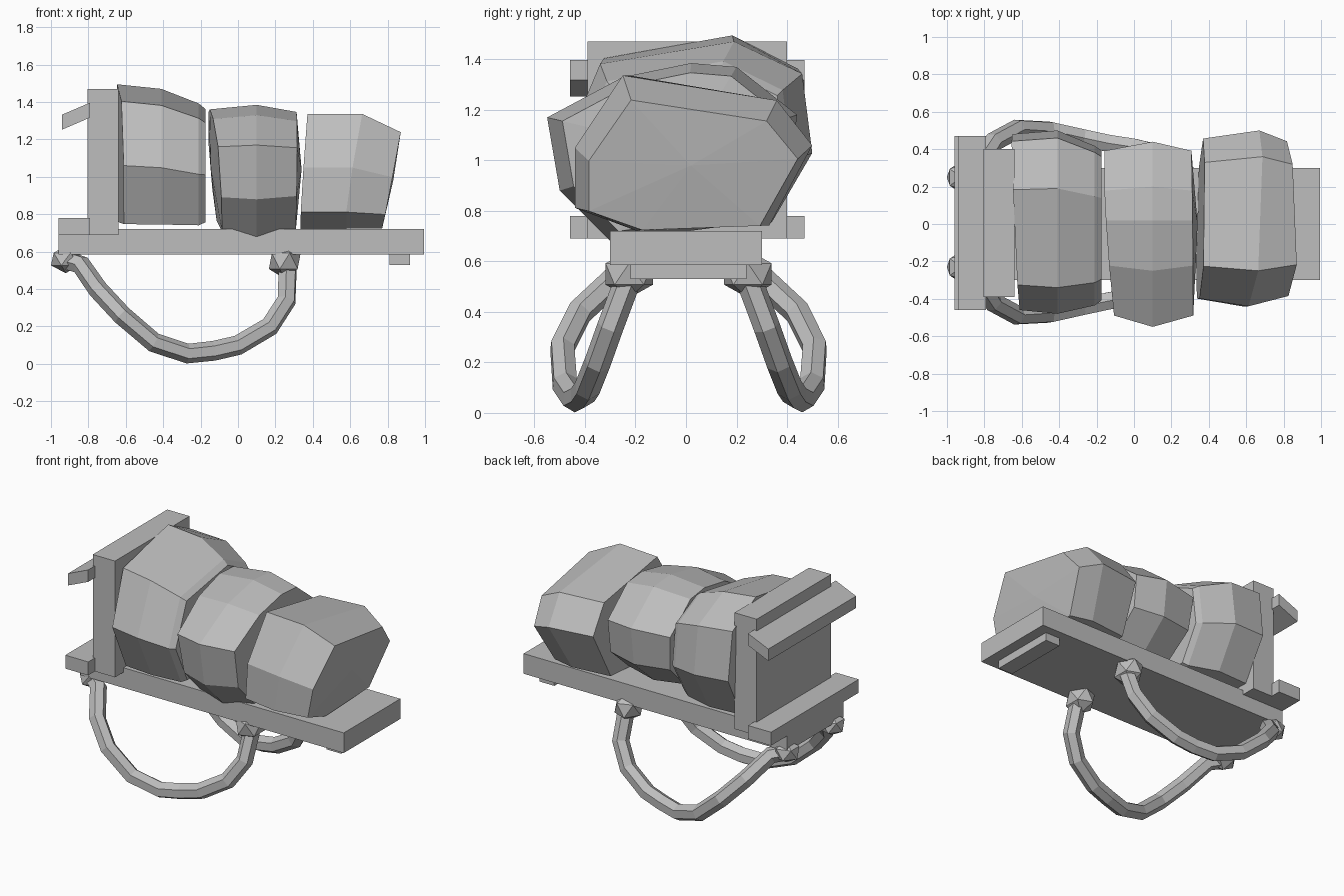
import bpy, bmesh, math
from mathutils import Vector

if "Cube" in bpy.data.objects:
    bpy.data.objects.remove(bpy.data.objects["Cube"])

grey = bpy.data.materials.new("plain grey")
grey.diffuse_color = (0.51, 0.51, 0.51, 1)
grey.use_nodes = True
grey.node_tree.nodes["Principled BSDF"].inputs["Base Color"].default_value = grey.diffuse_color


def add_object(name, bm):
    bmesh.ops.recalc_face_normals(bm, faces=bm.faces)
    mesh = bpy.data.meshes.new(name)
    bm.to_mesh(mesh)
    bm.free()
    mesh.materials.append(grey)
    obj = bpy.data.objects.new(name, mesh)
    bpy.context.collection.objects.link(obj)
    return obj


def box(name, lo, hi, slope=0):
    """Box between two corners; slope shears z along x."""
    bm = bmesh.new()
    bmesh.ops.create_cube(bm, size=1)
    for v in bm.verts:
        unit_x = v.co.x
        v.co = [c * (b - a) + (a + b) / 2 for c, a, b in zip(v.co, lo, hi)]
        v.co.z += slope * unit_x * (hi[0] - lo[0])
    return add_object(name, bm)


def sack(name, profile, rings, centre, bulge=(0, 0)):
    """Loft a (y, z) profile through rings, with fanned ends.
    Each ring: x, y scale, z scale, y shift, z shift, lean over y, lean over z."""
    cy, cz = centre
    bm = bmesh.new()
    loops = []
    for x, sy, sz, dy, dz, ly, lz in rings:
        loops.append([bm.verts.new((x + ly * (y - cy) + lz * (z - cz),
                                    cy + (y - cy) * sy + dy,
                                    cz + (z - cz) * sz + dz)) for y, z in profile])
    n = len(profile)
    for a, b in zip(loops, loops[1:]):
        for i in range(n):
            j = (i + 1) % n
            bm.faces.new((a[i], a[j], b[j], b[i]))
    for loop, x in ((loops[0], rings[0][0] - bulge[0]), (loops[-1], rings[-1][0] + bulge[1])):
        tip = bm.verts.new((x, cy, cz))
        for i in range(n):
            bm.faces.new((loop[i], loop[(i + 1) % n], tip))
    return add_object(name, bm)


# Wooden frame: deck, back board and rails
box("deck", (-0.96, -0.30, 0.585), (0.995, 0.30, 0.72))
box("back_board", (-0.805, -0.39, 0.69), (-0.64, 0.40, 1.47))
box("lower_rail", (-0.96, -0.46, 0.69), (-0.79, 0.47, 0.78))
box("upper_rail", (-0.94, -0.46, 1.285), (-0.79, 0.47, 1.365), slope=0.43)
box("end_cleat", (0.81, -0.22, 0.53), (0.92, 0.24, 0.60))

# Three lumpy sacks
sack("back_sack",
     [(-0.34, 1.39), (0.19, 1.48), (0.46, 1.35), (0.50, 1.03), (0.34, 0.75),
      (-0.33, 0.74), (-0.48, 1.05)],
     [(-0.63, 0.96, 1.01, 0, 0.01, -0.04, -0.02),
      (-0.41, 1, 0.98, 0, 0, 0, 0),
      (-0.21, 0.87, 0.88, -0.02, -0.03, 0, 0),
      (-0.175, 0.82, 0.82, -0.02, -0.03, 0, 0)],
     (0.02, 1.0))
sack("middle_sack",
     [(-0.55, 1.17), (-0.25, 1.33), (0.02, 1.385), (0.20, 1.37), (0.44, 1.18),
      (0.41, 0.93), (0.20, 0.745), (-0.30, 0.68), (-0.50, 0.88)],
     [(-0.125, 0.89, 0.93, 0, 0, -0.05, -0.07),
      (0.10, 1, 1, 0, 0, 0, 0),
      (0.31, 0.89, 0.89, 0, 0, -0.01, 0.01)],
     (0.0, 1.04), bulge=(0.02, 0.03))
sack("front_sack",
     [(-0.25, 1.34), (0.36, 1.24), (0.50, 1.06), (0.33, 0.74), (-0.20, 0.72),
      (-0.44, 0.81), (-0.44, 1.05)],
     [(0.355, 0.91, 0.99, 0, 0, 0.02, 0.06),
      (0.63, 1, 0.99, 0, 0, 0.06, 0.14),
      (0.81, 0.88, 0.83, 0, -0.04, -0.01, 0.16)],
     (0.02, 0.98), bulge=(0.0, 0.02))

# Hanging rope loops with knots, mirrored on both sides
path = [(-0.94, 0.23, 0.56), (-0.84, 0.29, 0.53), (-0.75, 0.43, 0.40), (-0.62, 0.50, 0.26),
        (-0.45, 0.49, 0.115), (-0.27, 0.45, 0.055), (-0.13, 0.42, 0.07), (0.0, 0.40, 0.10),
        (0.17, 0.36, 0.20), (0.26, 0.31, 0.34), (0.265, 0.25, 0.50), (0.25, 0.23, 0.56)]
for side, label in ((1, "left"), (-1, "right")):
    curve = bpy.data.curves.new(label + "_rope", 'CURVE')
    curve.dimensions = '3D'
    curve.bevel_depth = 0.053
    curve.bevel_resolution = 1
    curve.use_fill_caps = True
    spline = curve.splines.new('POLY')
    spline.points.add(len(path) - 1)
    for p, (x, y, z) in zip(spline.points, path):
        p.co = (x, y * side + 0.01, z, 1)
    temp = bpy.data.objects.new("temp", curve)
    bpy.context.collection.objects.link(temp)
    bm = bmesh.new()
    bm.from_mesh(temp.evaluated_get(bpy.context.evaluated_depsgraph_get()).to_mesh())
    for f in bm.faces:
        f.smooth = False
        f.material_index = 0
    bpy.data.objects.remove(temp)
    add_object(label + "_rope", bm)

    for end, pos, size in (("rear", (-0.92, 0.24, 0.56), (0.09, 0.085, 0.075)),
                           ("front", (0.25, 0.235, 0.55), (0.095, 0.11, 0.095))):
        bm = bmesh.new()
        bmesh.ops.create_icosphere(bm, subdivisions=1, radius=1)
        for v in bm.verts:
            v.co = Vector((pos[0] + v.co.x * size[0],
                           pos[1] * side + 0.01 + v.co.y * size[1],
                           pos[2] + v.co.z * size[2]))
        add_object(f"{label}_{end}_knot", bm)
